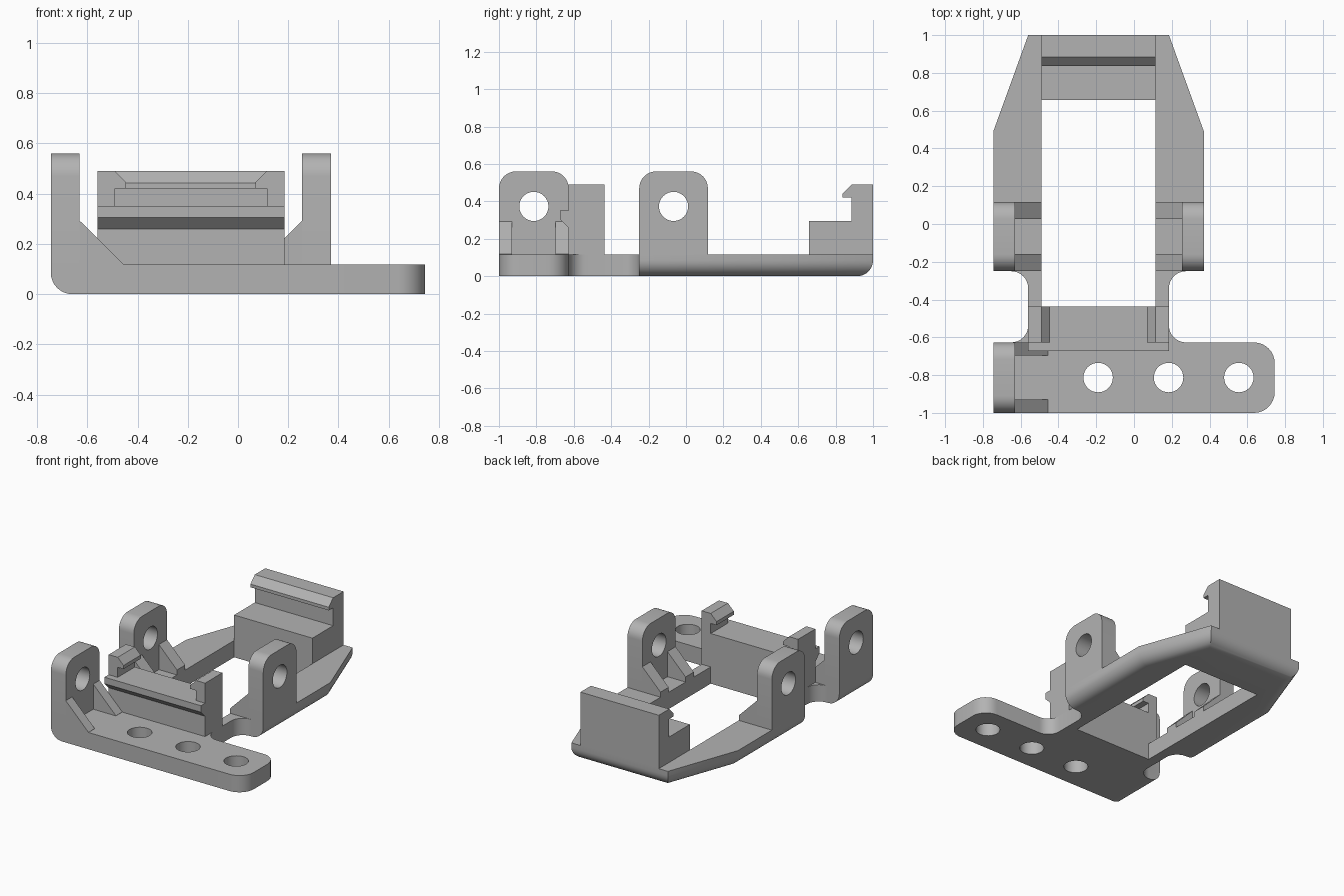
import bpy, bmesh, math
from mathutils import Vector

cube = bpy.data.objects.get("Cube")
if cube:
    bpy.data.objects.remove(cube, do_unlink=True)

grey = bpy.data.materials.new("plain grey")
grey.use_nodes = True
COLOUR = (0.45, 0.45, 0.45, 1)
grey.diffuse_color = COLOUR
grey.node_tree.nodes["Principled BSDF"].inputs["Base Color"].default_value = COLOUR

PLATE = 0.117                      # base thickness
LEFT, RIGHT = -0.745, 0.37         # outer frame sides
NECK_L, NECK_R = -0.56, 0.185      # neck sides
OPEN_L, OPEN_R = -0.49, 0.115      # opening sides
MID = (LEFT + RIGHT) / 2           # mirror plane of the frame


def rounded(points, steps=8):
    """Outline from (a, b) or (a, b, radius) corners, with arcs at the radii."""
    out = []
    for i, p in enumerate(points):
        c = Vector(p[:2])
        if len(p) == 2:
            out.append(c)
            continue
        u = (Vector(points[i - 1][:2]) - c).normalized()
        v = (Vector(points[(i + 1) % len(points)][:2]) - c).normalized()
        centre = c + (u + v) * p[2]
        for k in range(steps + 1):
            t = k / steps * math.pi / 2
            out.append(centre - v * p[2] * math.cos(t) - u * p[2] * math.sin(t))
    return out


def prism(name, points, axis, lo, hi, bevel_rule=None, bevel=0.0):
    """Extrude an outline along an axis, optionally rounding chosen edges."""
    place = {"X": lambda p, h: (h, p[0], p[1]),
             "Y": lambda p, h: (p[0], h, p[1]),
             "Z": lambda p, h: (p[0], p[1], h)}[axis]
    bm = bmesh.new()
    face = bm.faces.new([bm.verts.new(place(p, lo)) for p in rounded(points)])
    top = bmesh.ops.extrude_face_region(bm, geom=[face])["geom"]
    shift = Vector(place((0, 0), hi - lo))
    bmesh.ops.translate(bm, vec=shift, verts=[g for g in top if isinstance(g, bmesh.types.BMVert)])
    bmesh.ops.recalc_face_normals(bm, faces=bm.faces)
    if bevel_rule:
        edges = [e for e in bm.edges if bevel_rule(*[v.co for v in e.verts])]
        bmesh.ops.bevel(bm, geom=edges, offset=bevel, segments=8, profile=0.5, affect="EDGES")
    mesh = bpy.data.meshes.new(name)
    bm.to_mesh(mesh)
    bm.free()
    mesh.materials.append(grey)
    obj = bpy.data.objects.new(name, mesh)
    bpy.context.collection.objects.link(obj)
    return obj


def circle(a, b, r, n=32):
    return [(a + r * math.cos(k * math.tau / n), b + r * math.sin(k * math.tau / n)) for k in range(n)]


def cut(obj, cutters):
    """Subtract the cutters, bake the result and remove them."""
    for c in cutters:
        m = obj.modifiers.new("cut", "BOOLEAN")
        m.operation, m.object, m.solver = "DIFFERENCE", c, "EXACT"
    dg = bpy.context.evaluated_depsgraph_get()
    baked = bpy.data.meshes.new_from_object(obj.evaluated_get(dg))
    obj.modifiers.clear()
    obj.data = baked
    for c in cutters:
        bpy.data.objects.remove(c, do_unlink=True)


# Base plate: drilled front bar, neck and tapered frame
R = 0.09
outline = [(LEFT, -1), (0.745, -1, 0.11), (0.745, -0.627, 0.11), (NECK_R, -0.627, R),
           (NECK_R, -0.25, R), (RIGHT, -0.25), (RIGHT, 0.49), (NECK_R, 1), (NECK_L, 1),
           (LEFT, 0.49), (LEFT, -0.25), (NECK_L, -0.25, R), (NECK_L, -0.627, R), (LEFT, -0.627)]


def lower_outer_edge(a, b):
    if max(a.z, b.z) > 0.01:
        return False
    along_left = max(a.x, b.x) < LEFT + 0.01 and abs(a.y - b.y) > 0.1
    along_frame = min(a.y, b.y) > -0.26 and abs(a.y - b.y) > 0.1
    along_back = min(a.y, b.y) > 0.99
    return along_left or along_frame or along_back


base = prism("base_plate", outline, "Z", 0, PLATE, lower_outer_edge, 0.085)
opening = prism("opening_cutter", [(OPEN_L, -0.437), (OPEN_R, -0.437), (OPEN_R, 0.657), (OPEN_L, 0.657)],
                "Z", -0.1, 0.3)
holes = [prism("hole_cutter", circle(x, -0.813, 0.078), "Z", -0.1, 0.3) for x in (-0.19, 0.183, 0.555)]
cut(base, [opening] + holes)


# Upright lugs with pivot holes and paired gussets
def lug(name, y0, y1, mirrored, toe, gusset):
    flip = (lambda x: 2 * MID - x) if mirrored else (lambda x: x)
    xa, xb = sorted((flip(LEFT), flip(LEFT + 0.115)))
    body = prism(name, [(y0, PLATE), (y1, PLATE), (y1, 0.56, R), (y0, 0.56, R)], "X", xa, xb)
    cut(body, [prism("pivot_cutter", circle((y0 + y1) / 2, 0.373, 0.078), "X", xa - 0.1, xb + 0.1)])
    heel = LEFT + 0.115
    toe_height = 0.292 - (toe - heel)
    profile = [(heel, PLATE), (toe, PLATE), (toe, max(toe_height, PLATE + 0.001)), (heel, 0.292)]
    for side, start in (("front", y0), ("back", y1 - gusset)):
        prism(f"{name}_{side}_gusset", [(flip(x), z) for x, z in profile], "Y", start, start + gusset)


lug("front_lug", -1, -0.627, False, -0.455, 0.07)
lug("left_middle_lug", -0.25, 0.117, True, OPEN_L, 0.09)
lug("right_middle_lug", -0.25, 0.117, False, OPEN_L, 0.09)

# Rear seat and hooked wall
prism("rear_clip_block", [(0.657, PLATE), (1, PLATE), (1, 0.49), (0.885, 0.49), (0.837, 0.442),
                          (0.837, 0.42), (0.885, 0.42), (0.885, 0.295), (0.657, 0.295)],
      "X", OPEN_L, OPEN_R)

# Front seat with an overhanging lip
prism("front_clip_block", [(-0.437, PLATE), (-0.437, 0.35), (-0.673, 0.35), (-0.673, 0.305),
                           (-0.627, 0.259), (-0.627, PLATE)], "X", NECK_L, NECK_R)

# Inward-facing end hooks on the front seat
hook = [(NECK_L, 0.35), (OPEN_L, 0.35), (OPEN_L, 0.42), (-0.445, 0.42),
        (-0.445, 0.445), (OPEN_L, 0.49), (NECK_L, 0.49)]
prism("right_end_hook", hook, "Y", -0.627, -0.437)
prism("left_end_hook", [(2 * MID - x, z) for x, z in hook], "Y", -0.627, -0.437)

# Smooth the round surfaces and keep the corners crisp
bpy.ops.object.select_all(action="DESELECT")
for obj in bpy.context.collection.objects:
    if obj.type == "MESH" and grey.name in obj.data.materials:
        obj.select_set(True)
        bpy.context.view_layer.objects.active = obj
bpy.ops.object.shade_smooth_by_angle(angle=math.radians(25))
